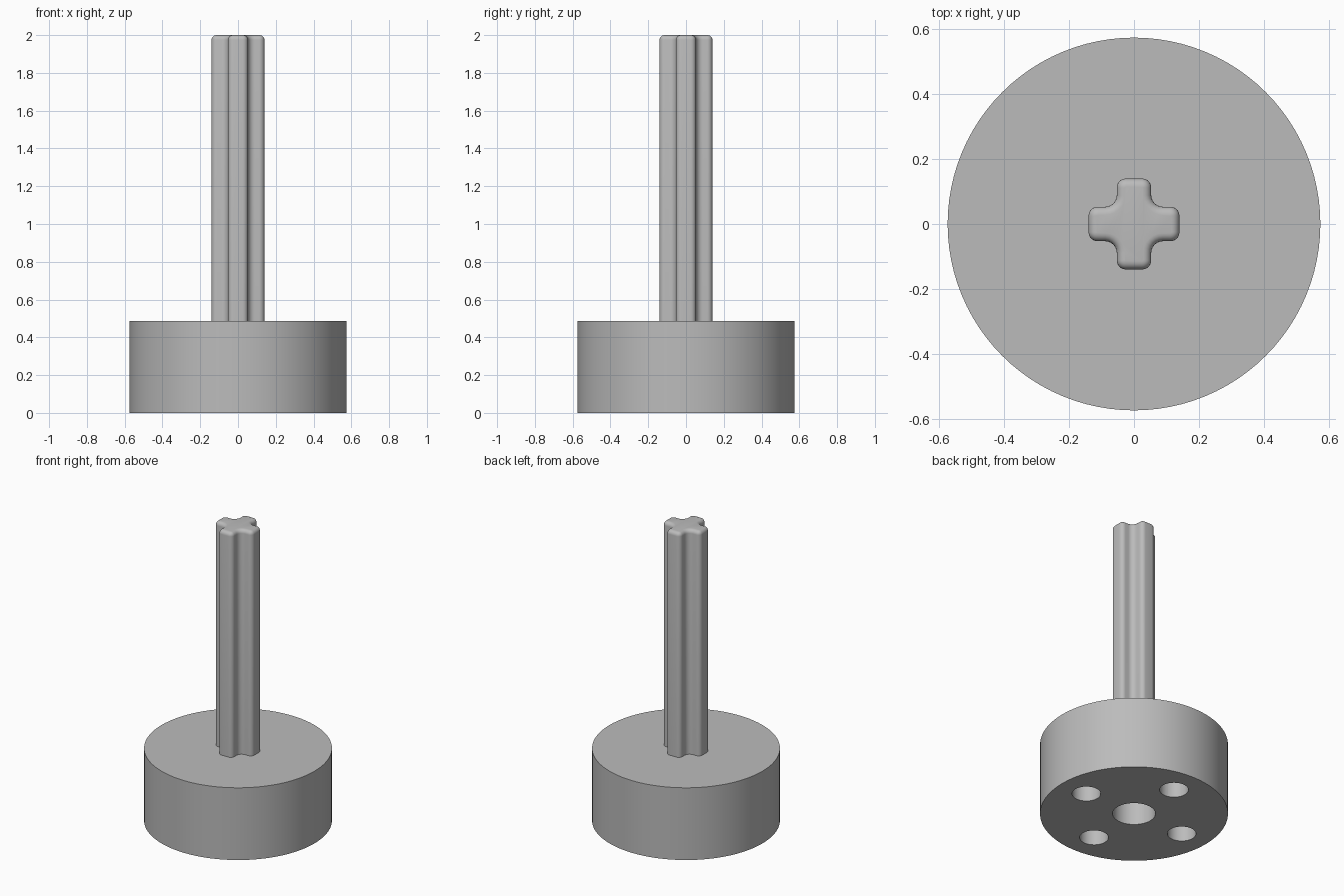
import bpy, bmesh
from math import pi, cos, sin
from mathutils import Vector, Matrix

if "Cube" in bpy.data.objects:
    bpy.data.objects.remove(bpy.data.objects["Cube"], do_unlink=True)

BASE_R, BASE_H = 0.574, 0.487
HOLE_DEPTH = 0.3
ARM, HALF = 0.14, 0.053      # shaft arm reach and half width
OUTER_R, INNER_R = 0.028, 0.036

grey = bpy.data.materials.new("plain grey")
grey.use_nodes = True
colour = (0.5, 0.5, 0.5, 1)
grey.diffuse_color = colour
grey.node_tree.nodes["Principled BSDF"].inputs["Base Color"].default_value = colour


def cylinder(name, radius, z0, z1, x=0, y=0, sides=64):
    bpy.ops.mesh.primitive_cylinder_add(vertices=sides, radius=radius, depth=z1 - z0,
                                        location=(x, y, (z0 + z1) / 2))
    ob = bpy.context.object
    ob.name = name
    ob.data.materials.append(grey)
    return ob


def smooth(ob):
    bpy.ops.object.select_all(action='DESELECT')
    ob.select_set(True)
    bpy.context.view_layer.objects.active = ob
    bpy.ops.object.shade_smooth_by_angle(angle=pi / 6)


def arc(cx, cy, r, a0, a1, steps=6):
    angles = [a0 + (a1 - a0) * i / steps for i in range(steps + 1)]
    return [Vector((cx + r * cos(a), cy + r * sin(a), 0)) for a in angles]


# Round base with a centre bore and four smaller blind holes underneath
base = cylinder("round_base", BASE_R, 0, BASE_H, sides=96)
holes = [(0, 0, 0.131)] + [(0.38 * cos(i * pi / 2), 0.38 * sin(i * pi / 2), 0.088)
                           for i in range(4)]
for x, y, r in holes:
    cutter = cylinder("hole_cutter", r, -0.1, HOLE_DEPTH, x, y, 48)
    cut = base.modifiers.new("hole", 'BOOLEAN')
    cut.operation, cut.solver, cut.object = 'DIFFERENCE', 'EXACT', cutter
    bpy.context.view_layer.objects.active = base
    bpy.ops.object.modifier_apply(modifier=cut.name)
    bpy.data.objects.remove(cutter, do_unlink=True)
smooth(base)

# Cross-shaped shaft: one rounded arm repeated four times around the axis
tip, side = ARM - OUTER_R, HALF - OUTER_R
valley = HALF + INNER_R
quarter = (arc(tip, -side, OUTER_R, -pi / 2, 0) + arc(tip, side, OUTER_R, 0, pi / 2)
           + arc(valley, valley, INNER_R, -pi / 2, -pi))
outline = [Matrix.Rotation(i * pi / 2, 3, 'Z') @ p for i in range(4) for p in quarter]

bm = bmesh.new()
bottom = bm.faces.new([bm.verts.new((p.x, p.y, BASE_H - 0.03)) for p in outline])
ext = bmesh.ops.extrude_face_region(bm, geom=[bottom])["geom"]
top_verts = [g for g in ext if isinstance(g, bmesh.types.BMVert)]
top_edges = [g for g in ext if isinstance(g, bmesh.types.BMEdge)]
bmesh.ops.translate(bm, verts=top_verts, vec=(0, 0, 2 - BASE_H + 0.03))
bmesh.ops.bevel(bm, geom=top_edges, offset=0.025, segments=5, profile=0.5,
                affect='EDGES')
bmesh.ops.recalc_face_normals(bm, faces=bm.faces)
mesh = bpy.data.meshes.new("cross_shaft")
bm.to_mesh(mesh)
bm.free()
mesh.materials.append(grey)
shaft = bpy.data.objects.new("cross_shaft", mesh)
bpy.context.collection.objects.link(shaft)
smooth(shaft)
